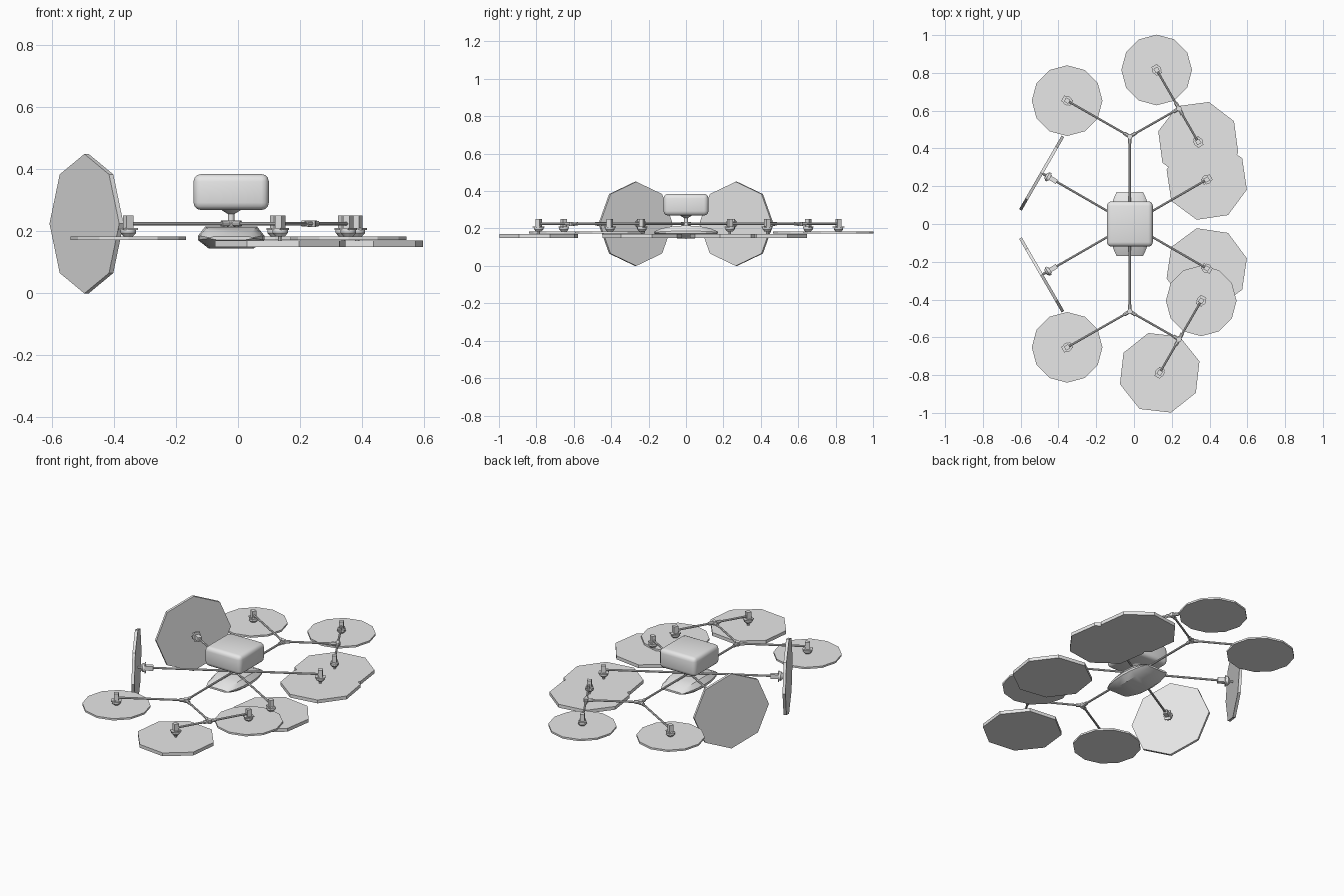
import bpy, bmesh
from math import radians, cos, sin
from mathutils import Matrix, Vector

cube = bpy.data.objects.get("Cube")
if cube:
    bpy.data.objects.remove(cube)

grey = bpy.data.materials.new("light_grey")
grey.use_nodes = True
colour = (0.8, 0.8, 0.8, 1)
grey.diffuse_color = colour
grey.node_tree.nodes["Principled BSDF"].inputs["Base Color"].default_value = colour

ARM_Z = 0.225
HUB = Vector((-0.022, 0, ARM_Z))
UP = Vector((0, 0, 1))


def finish(name, bm, smooth=False):
    bmesh.ops.recalc_face_normals(bm, faces=bm.faces[:])
    mesh = bpy.data.meshes.new(name)
    bm.to_mesh(mesh)
    bm.free()
    mesh.materials.append(grey)
    obj = bpy.data.objects.new(name, mesh)
    bpy.context.collection.objects.link(obj)
    if smooth:
        bpy.ops.object.select_all(action="DESELECT")
        obj.select_set(True)
        bpy.context.view_layer.objects.active = obj
        bpy.ops.object.shade_smooth_by_angle(angle=radians(35))
    return obj


def add_tube(bm, a, b, r1, r2=None, sides=8):
    """Add a cylinder or cone running from a to b."""
    a, b = Vector(a), Vector(b)
    turn = UP.rotation_difference(b - a).to_matrix().to_4x4()
    bmesh.ops.create_cone(bm, cap_ends=True, segments=sides, radius1=r1,
                          radius2=r1 if r2 is None else r2, depth=(b - a).length,
                          matrix=Matrix.Translation((a + b) / 2) @ turn)


def add_box(bm, centre, size):
    bmesh.ops.create_cube(bm, size=1, matrix=Matrix.Translation(centre) @ Matrix.Diagonal((*size, 1)))


def heading(degrees):
    return Vector((cos(radians(degrees)), sin(radians(degrees)), 0))


def arm(name, a, b):
    bm = bmesh.new()
    add_tube(bm, a, b, 0.006)
    finish(name, bm, True)


def joint(name, centre, angles):
    """Sleeves meeting around a short vertical pin."""
    bm = bmesh.new()
    add_tube(bm, centre - UP * 0.011, centre + UP * 0.011, 0.014)
    for a in angles:
        add_tube(bm, centre, centre + heading(a) * 0.036, 0.010)
    finish(name, bm, True)


def rotor(name, frame, sides, radius, low, high, phase=0):
    """Motor and flat rotor disc hanging below the arm end, in a local frame."""
    bm = bmesh.new()
    add_box(bm, (0, 0, 0.004), (0.026, 0.024, 0.046))
    add_box(bm, (0, 0, -0.017), (0.054, 0.034, 0.006))
    add_tube(bm, (0, 0, -0.030), (0, 0, -0.019), 0.025, sides=12)
    add_tube(bm, (0, 0, -0.041), (0, 0, -0.030), 0.015, 0.025, sides=12)
    add_tube(bm, (0, 0, high - 0.002), (0, 0, -0.040), 0.007)
    bm.transform(frame)
    finish(name + "_motor", bm, True)
    bm = bmesh.new()
    bmesh.ops.create_cone(bm, cap_ends=True, segments=sides, radius1=radius, radius2=radius,
                          depth=high - low, matrix=Matrix.Translation((0, 0, (low + high) / 2)))
    # Turn the first corner to the wanted heading
    first = bm.verts[:][0].co
    start = Vector((1, 0)).angle_signed(first.xy)
    bm.transform(frame @ Matrix.Rotation(radians(phase) + start, 4, "Z"))
    finish(name + "_disc", bm)


def flat_rotor(name, x, y, big, phase, arm_angle):
    place = Matrix.Translation((x, y, ARM_Z))
    turn = Matrix.Rotation(radians(arm_angle), 4, "Z")
    if big:
        rotor(name, place @ turn, 8, 0.219, -0.075, -0.055, phase - arm_angle)
    else:
        rotor(name, place @ turn, 12, 0.187, -0.052, -0.041, -arm_angle)


# Rounded upper housing
bm = bmesh.new()
add_box(bm, (HUB.x, 0, 0.327), (0.243, 0.24, 0.116))
bmesh.ops.bevel(bm, geom=bm.edges[:], offset=0.024, segments=3, profile=0.5, affect="EDGES")
finish("upper_housing", bm, True)

# Stalk and central hub
bm = bmesh.new()
add_tube(bm, HUB - UP * 0.012, HUB + UP * 0.04, 0.010, sides=12)
add_tube(bm, HUB + UP * 0.032, HUB + UP * 0.047, 0.012, 0.036, sides=12)
add_tube(bm, HUB - UP * 0.010, HUB + UP * 0.010, 0.028, sides=12)
finish("hub_stalk", bm, True)

# Lens-shaped lower pod: octagonal sections lofted front to back
bm = bmesh.new()
rings = []
for y, w, low, high in ((-0.17, 0.07, 0.173, 0.184), (-0.13, 0.088, 0.160, 0.201),
                        (-0.07, 0.102, 0.149, 0.212), (0, 0.107, 0.145, 0.216),
                        (0.07, 0.102, 0.149, 0.212), (0.13, 0.088, 0.160, 0.201),
                        (0.17, 0.07, 0.173, 0.184)):
    h = high - low
    half = [(0.68, low), (1, low + 0.38 * h), (1, low + 0.58 * h), (0.78, high)]
    section = half + [(-s, z) for s, z in reversed(half)]
    rings.append([bm.verts.new((HUB.x + s * w, y, z)) for s, z in section])
for p, q in zip(rings, rings[1:]):
    for i in range(8):
        j = (i + 1) % 8
        bm.faces.new((p[i], p[j], q[j], q[i]))
bm.faces.new(rings[0])
bm.faces.new(rings[-1])
finish("lower_pod", bm, True)

# Arms, joints and rotors, on the front and the back half
for side, m in (("back", 1), ("front", -1)):
    # Main arm and its fork
    fork = HUB + Vector((0, 0.463 * m, 0))
    arm(side + "_main_arm", HUB, fork)
    joint(side + "_fork_joint", fork, [-90 * m, 30 * m, 150 * m])
    outer = Vector((-0.354, 0.653 * m, ARM_Z))
    arm(side + "_right_arm", fork, outer)
    flat_rotor(side + "_right_rotor", outer.x, outer.y, False, 0, 150 * m)

    # Second fork carrying one small and one large rotor
    split = Vector((0.238, 0.611 * m, ARM_Z))
    arm(side + "_left_arm", fork, split)
    joint(side + "_split_joint", split, [-150 * m, 120 * m, -60 * m])
    for part, angle, small in (("outer", 120, m > 0), ("inner", -60, m < 0)):
        end = split + heading(angle * m) * (0.236 if small else 0.204)
        arm(f"{side}_{part}_branch", split, end)
        flat_rotor(f"{side}_{part}_rotor", end.x, end.y, not small, 30 if m > 0 else 16, angle * m)

    # Inner left arm with a large rotor
    end = HUB + heading(30 * m) * 0.47
    arm(side + "_inner_left_arm", HUB, end)
    flat_rotor(side + "_inner_left_rotor", end.x, end.y, True, 31 * m, 30 * m)

    # Inner right arm with an upright rotor facing outward
    out = heading(150 * m)
    end = HUB + out * 0.473
    arm(side + "_inner_right_arm", HUB, end)
    axis = -out
    frame = Matrix((UP, axis.cross(UP), axis)).transposed().to_4x4()
    rotor(side + "_upright_rotor", Matrix.Translation(end) @ frame, 8, 0.225, -0.074, -0.058)
